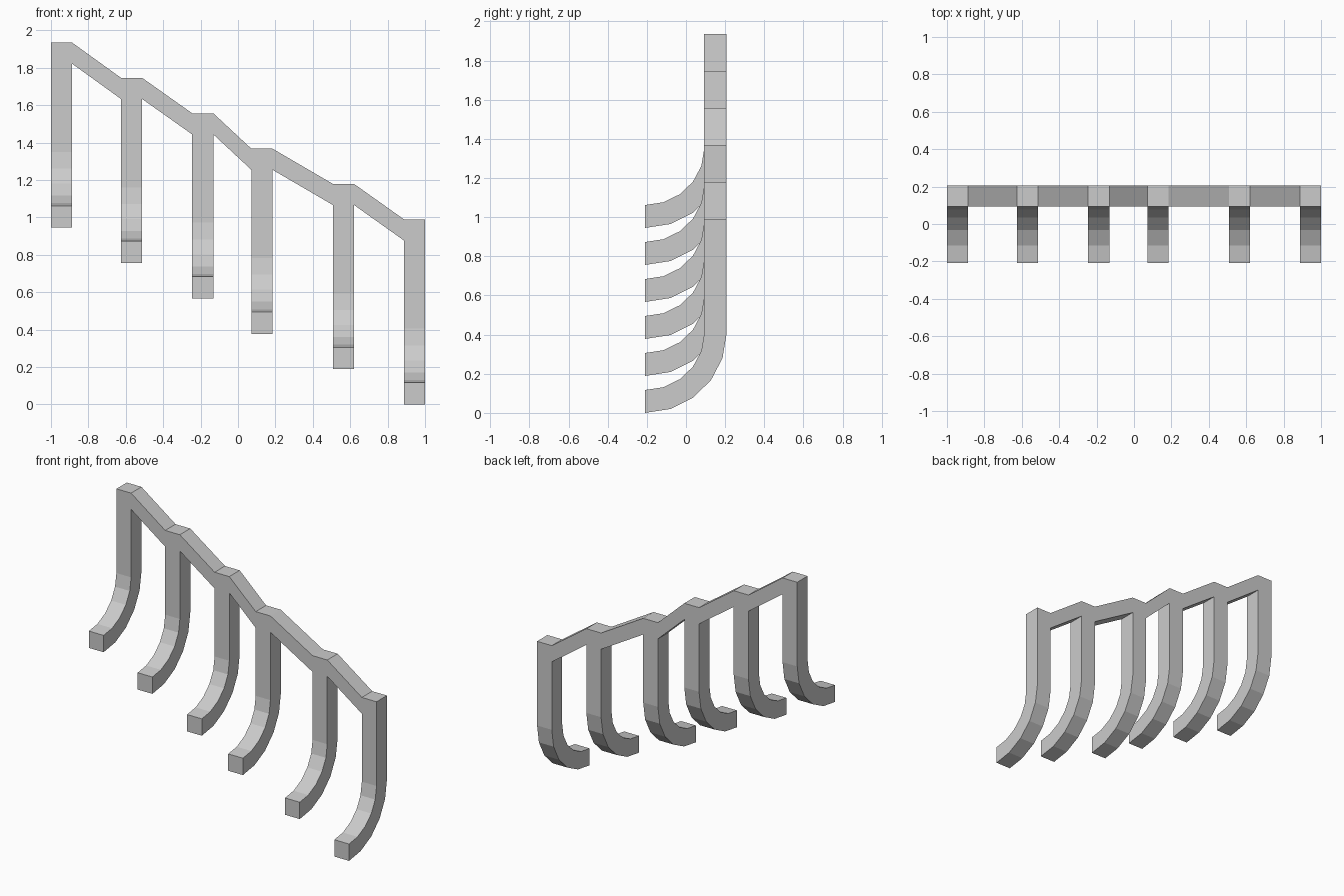
import bpy, bmesh
from math import sin, cos, radians

if "Cube" in bpy.data.objects:
    bpy.data.objects.remove(bpy.data.objects["Cube"])

W = 0.113                       # bar width
Y0, Y1 = 0.093, 0.207           # rail front and back
HOOKS = [(-1.0, 1.935), (-0.625, 1.746), (-0.245, 1.557),
         (0.071, 1.368), (0.508, 1.179), (0.887, 0.99)]   # left x, top z
DROP = 0.99                     # hook height


def finish(name, bm):
    bmesh.ops.recalc_face_normals(bm, faces=bm.faces)
    me = bpy.data.meshes.new(name)
    bm.to_mesh(me)
    bm.free()
    ob = bpy.data.objects.new(name, me)
    bpy.context.collection.objects.link(ob)


def sweep(bm, stations, skip=lambda i, j: False):
    """Join successive four-corner rings with quads."""
    rings = [[bm.verts.new(c) for c in s] for s in stations]
    for i, (a, b) in enumerate(zip(rings, rings[1:])):
        for j in range(4):
            if not skip(i, j):
                k = (j + 1) % 4
                bm.faces.new((a[j], a[k], b[k], b[j]))
    return rings


# curved hooks: quarter arc at the bottom, straight stem up to the rail
for n, (x, top) in enumerate(HOOKS):
    z0 = top - DROP
    pairs = []
    for i in range(6):
        a = radians(18 * i)
        zc = z0 + 0.405
        pairs.append(((-0.209 + 0.416 * sin(a), zc - 0.405 * cos(a)),
                      (-0.209 + 0.302 * sin(a), zc - 0.288 * cos(a))))
    pairs.append(((Y1, top - W), (Y0, top - W)))
    bm = bmesh.new()
    rings = sweep(bm, [[(x, *o), (x + W, *o), (x + W, *i), (x, *i)]
                       for o, i in pairs])
    bm.faces.new(rings[0])      # tip
    finish(f"hook_{n + 1}", bm)

# stepped top rail: flat blocks over the hooks, sloping bars between
stations = []
for x, top in HOOKS:
    for px in (x, x + W):
        stations.append([(px, Y0, top - W), (px, Y1, top - W),
                         (px, Y1, top), (px, Y0, top)])
bm = bmesh.new()
rings = sweep(bm, stations, skip=lambda i, j: j == 0 and i % 2 == 0)
bm.faces.new(rings[0])
bm.faces.new(rings[-1])
finish("top_rail", bm)
